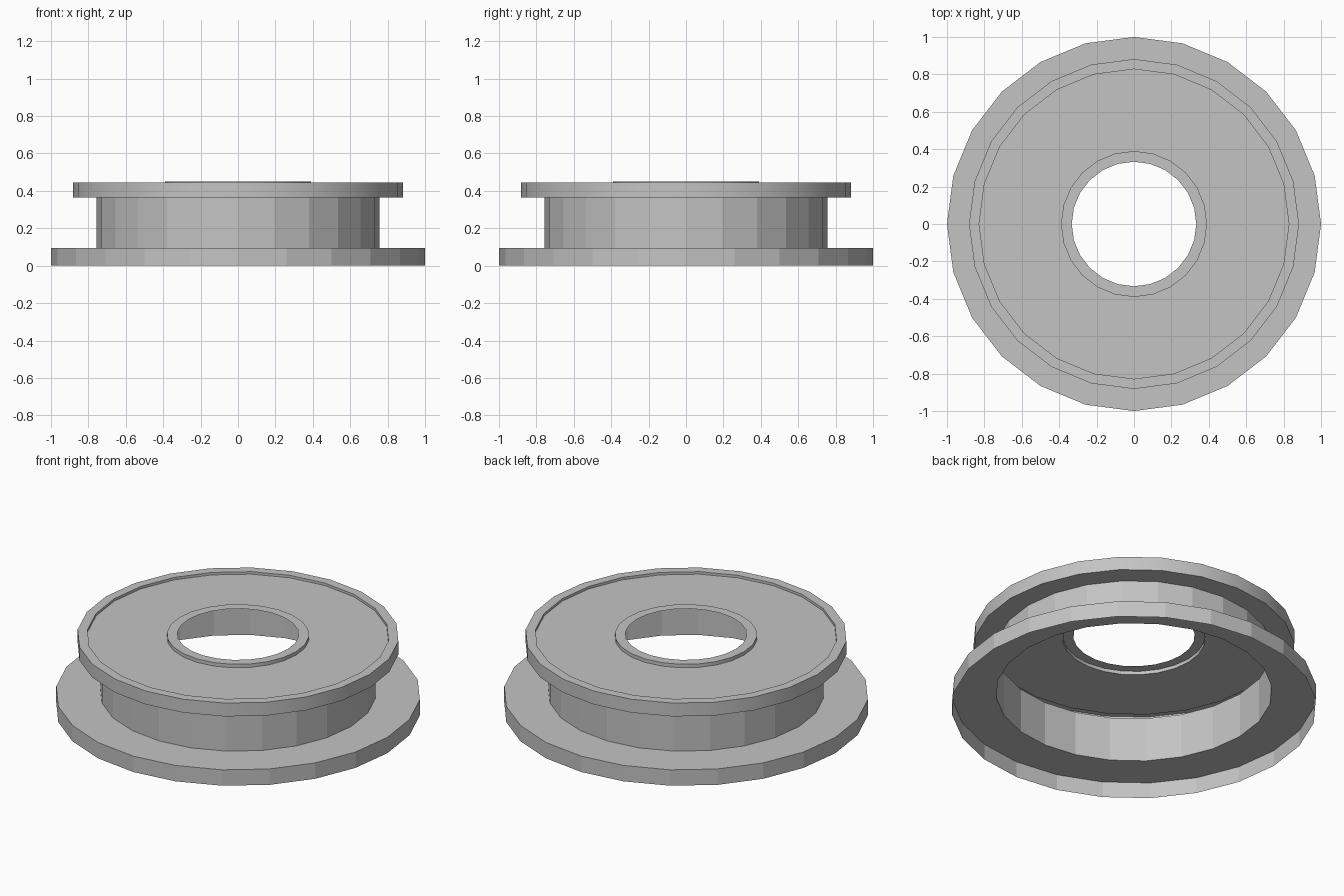
import bpy
import bmesh
from math import cos, sin, tau

SIDES = 24

cube = bpy.data.objects.get("Cube")
if cube:
    bpy.data.objects.remove(cube)

# Single plain grey finish
grey = bpy.data.materials.new("matte_grey")
grey.use_nodes = True
colour = (0.55, 0.55, 0.55, 1)
grey.diffuse_color = colour
grey.node_tree.nodes["Principled BSDF"].inputs["Base Color"].default_value = colour


def turned_shell(name, profile, smooth=False):
    """Revolve an open (radius, height) profile into a thin shell."""
    bm = bmesh.new()
    rings = []
    for radius, z in profile:
        angles = [tau * i / SIDES for i in range(SIDES)]
        rings.append([bm.verts.new((radius * cos(a), radius * sin(a), z)) for a in angles])
    for low, high in zip(rings, rings[1:]):
        for i in range(SIDES):
            j = (i + 1) % SIDES
            bm.faces.new((low[i], low[j], high[j], high[i]))
    mesh = bpy.data.meshes.new(name)
    bm.to_mesh(mesh)
    bm.free()
    mesh.materials.append(grey)
    obj = bpy.data.objects.new(name, mesh)
    bpy.context.collection.objects.link(obj)
    if smooth:
        bpy.ops.object.select_all(action="DESELECT")
        obj.select_set(True)
        bpy.context.view_layer.objects.active = obj
        bpy.ops.object.shade_smooth_by_angle()
    return obj


# Key radii and heights shared by neighbouring parts
drum_r, rim_r, recess_r, hub_r, hole_r = 0.757, 0.882, 0.828, 0.39, 0.333
base_z, rim_z, floor_z, lip_z, hub_z = 0.096, 0.364, 0.43, 0.445, 0.451

# Wide base flange, open underneath
turned_shell("base_flange", [(1, 0), (1, base_z), (drum_r, base_z)])

# Faceted drum wall
turned_shell("drum_wall", [(drum_r, base_z), (drum_r, rim_z)])

# Overhanging upper rim with its narrow raised lip
turned_shell("upper_rim", [(drum_r, rim_z), (rim_r, rim_z), (rim_r, lip_z),
                           (recess_r, lip_z), (recess_r, floor_z)], smooth=True)

# Recessed top plate
turned_shell("top_plate", [(recess_r, floor_z), (hub_r, floor_z)])

# Raised collar around the central hole
turned_shell("hole_collar", [(hub_r, floor_z), (hub_r, hub_z), (hole_r, hub_z)], smooth=True)
